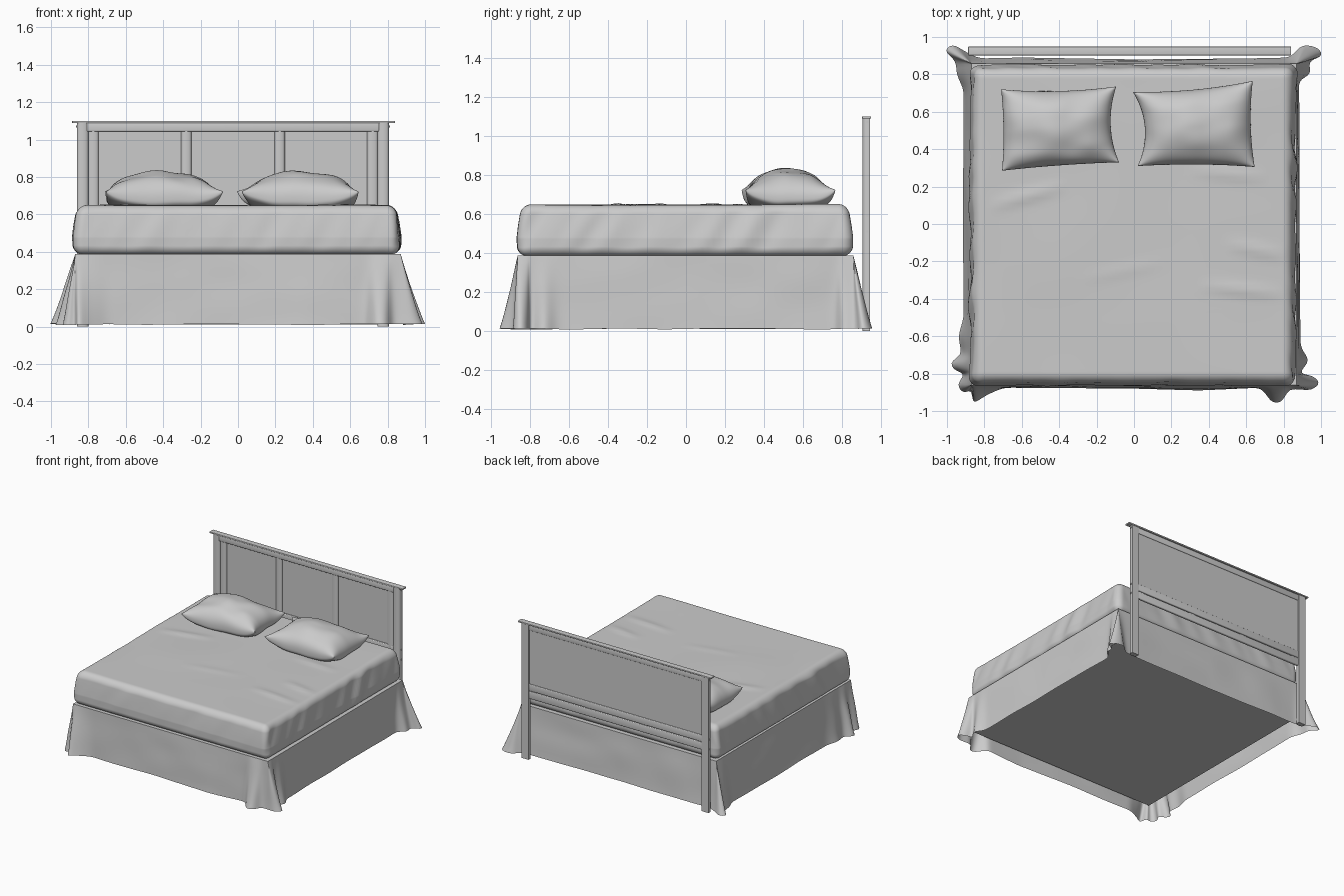
import bpy, bmesh, math
from mathutils import Vector, noise

if "Cube" in bpy.data.objects:
    bpy.data.objects.remove(bpy.data.objects["Cube"])

mat = bpy.data.materials.new("plain_grey")
mat.diffuse_color = (0.6, 0.6, 0.6, 1)
mat.use_nodes = True
mat.node_tree.nodes["Principled BSDF"].inputs["Base Color"].default_value = mat.diffuse_color


def finish(bm, name, angle=40):
    bmesh.ops.recalc_face_normals(bm, faces=bm.faces)
    me = bpy.data.meshes.new(name)
    bm.to_mesh(me)
    bm.free()
    ob = bpy.data.objects.new(name, me)
    bpy.context.collection.objects.link(ob)
    me.materials.append(mat)
    bpy.ops.object.select_all(action='DESELECT')
    ob.select_set(True)
    bpy.context.view_layer.objects.active = ob
    bpy.ops.object.shade_smooth_by_angle(angle=math.radians(angle))
    return ob


def box(name, x0, x1, y0, y1, z0, z1, bevel=0.0):
    bm = bmesh.new()
    bmesh.ops.create_cube(bm, size=1)
    for v in bm.verts:
        v.co = ((x0 + x1) / 2 + v.co.x * (x1 - x0),
                (y0 + y1) / 2 + v.co.y * (y1 - y0),
                (z0 + z1) / 2 + v.co.z * (z1 - z0))
    if bevel:
        bmesh.ops.bevel(bm, geom=bm.edges[:], offset=bevel, segments=3,
                        profile=0.5, affect='EDGES')
    return finish(bm, name)


def upright(name, x0, x1, y0, y1, z0, z1, bulge):
    """Upright with a softly rounded front face."""
    w, pts = x1 - x0, []
    for i in range(11):
        t = i / 10
        pts.append((x0 + w * t, y0 + bulge * (1 - math.sqrt(max(0, 1 - (2 * t - 1) ** 2)))))
    pts += [(x1, y1), (x0, y1)]
    bm = bmesh.new()
    f = bm.faces.new([bm.verts.new((x, y, z0)) for x, y in pts])
    ext = bmesh.ops.extrude_face_region(bm, geom=[f])
    for v in ext["geom"]:
        if isinstance(v, bmesh.types.BMVert):
            v.co.z = z1
    return finish(bm, name)


def n3(x, y, z):
    return noise.noise(Vector((x, y, z)))


# --- headboard: posts, rails, stiles, panel, bolts ---
CX = -0.027
for side, s in (("left", -1), ("right", 1)):
    xa, xb = sorted((CX + s * 0.835, CX + s * 0.772))
    upright(f"headboard_post_{side}", xa, xb, 0.903, 0.943, 0.0, 1.092, 0.016)
    xa, xb = sorted((CX + s * 0.775, CX + s * 0.718))
    upright(f"headboard_side_stile_{side}", xa, xb, 0.909, 0.93, 0.5, 1.047, 0.012)
    xa, xb = sorted((CX + s * 0.277, CX + s * 0.222))
    upright(f"headboard_middle_stile_{side}", xa, xb, 0.909, 0.93, 0.5, 1.047, 0.012)
    for i, z in enumerate((0.51, 0.59, 1.07)):
        xc = CX + s * 0.836
        box(f"bolt_{side}_{i}", xc - 0.003, xc + 0.003, 0.925, 0.935, z - 0.005, z + 0.005)
box("headboard_cap", -0.887, 0.84, 0.902, 0.948, 1.088, 1.1, 0.003)
box("headboard_top_rail", -0.81, 0.755, 0.907, 0.939, 1.043, 1.09, 0.006)
box("headboard_panel", -0.81, 0.755, 0.923, 0.932, 0.6, 1.05)
box("headboard_lower_rail", -0.81, 0.755, 0.91, 0.939, 0.555, 0.61, 0.006)
box("headboard_bottom_rail", -0.81, 0.755, 0.914, 0.936, 0.49, 0.55, 0.006)

# --- box spring raised inside the skirt ---
box("box_spring", -0.865, 0.865, -0.86, 0.855, 0.11, 0.385)

# --- bed skirt: hem outline lofted up to the box spring ---
hem = [(-.70, -.875), (0, -.88), (.35, -.89), (.68, -.875),
       (.74, -.96), (.79, -.955), (.83, -.88), (.95, -.89), (1.0, -.85),
       (.96, -.81), (.88, -.80), (.94, -.73), (.89, -.66),
       (.885, 0), (.885, .6), (.88, .77),
       (.95, .80), (.93, .87), (1.015, .90), (.985, .945), (.90, .96), (.86, .92), (.84, .89),
       (.6, .885), (0, .88), (-.6, .89), (-.83, .885),
       (-.90, .92), (-.97, .965), (-1.02, .93), (-.95, .87), (-.95, .80), (-.91, .72),
       (-.915, 0), (-.91, -.5), (-.94, -.6), (-.92, -.7),
       (-.99, -.74), (-.97, -.78), (-.90, -.80), (-.95, -.86), (-.91, -.91),
       (-.87, -.88), (-.86, -.965), (-.80, -.92)]
path = []
for i, a in enumerate(hem):
    a, b = Vector(a), Vector(hem[(i + 1) % len(hem)])
    k = max(1, round((b - a).length / 0.018))
    path += [a.lerp(b, j / k) for j in range(k)]
for _ in range(4):
    path = [p * 0.5 + (path[i - 1] + path[(i + 1) % len(path)]) * 0.25
            for i, p in enumerate(path)]
bm = bmesh.new()
ROWS = 14
rings = []
for r in range(ROWS + 1):
    t = r / ROWS                      # 0 at the hem, 1 at the top
    ring = []
    for p in path:
        top = Vector((min(max(p.x, -.87), .87), min(max(p.y, -.862), .857)))
        q = p.lerp(top, t ** 0.9)
        w = 0.009 * n3(p.x * 3, p.y * 3, t * 1.5) * math.sin(math.pi * t)
        q = q + q.normalized() * w
        z = 0.012 + 0.376 * t + (1 - t) * 0.008 * n3(p.x * 3, p.y * 3, 4)
        ring.append(bm.verts.new((q.x, q.y, z)))
    rings.append(ring)
n = len(path)
for a, b in zip(rings, rings[1:]):
    for i in range(n):
        j = (i + 1) % n
        bm.faces.new((a[i], a[j], b[j], b[i]))
bm.faces.new(rings[-1])
finish(bm, "bed_skirt", 60)

# --- mattress with fitted sheet: tapered rounded box with soft creases ---
creases = [((-.8, .10), (-.35, .22), .010), ((.3, .3), (.75, .26), .008),
           ((.5, -.1), (.85, -.17), .009), ((.35, -.33), (.85, -.38), .009),
           ((-.3, -.3), (.2, -.2), .004)]


def crease(p):
    h = 0
    for a, b, amp in creases:
        a, b = Vector(a), Vector(b)
        t = (p - a).dot(b - a) / (b - a).length_squared
        if 0 < t < 1:
            d = (p - a.lerp(b, t)).length
            h += amp * math.sin(math.pi * t) * math.exp(-(d / 0.03) ** 2)
    return h


half = Vector((0.868, 0.854, 0.131))
mid = Vector((-0.006, -0.006, 0.516))
R = 0.045
bm = bmesh.new()
bmesh.ops.create_cube(bm, size=2)
bmesh.ops.subdivide_edges(bm, edges=bm.edges[:], cuts=89, use_grid_fill=True)
for v in bm.verts:
    p = Vector([h * math.sin(c * math.pi / 2) for c, h in zip(v.co, half)])
    core = Vector([min(max(c, R - h), h - R) for c, h in zip(p, half)])
    nrm = (p - core).normalized()
    p = core + nrm * R
    up = max(nrm.z, 0)
    s = (1 - abs(nrm.z)) * (1 - (p.z / half.z) ** 2 * 0.6)
    bump = up * (crease(p.xy) + 0.007 * n3(p.x * 2, p.y * 2, 1))
    # slanted drape folds, strongest on the long sides
    amp = 0.009 + 0.009 * abs(nrm.x)
    fold = n3((p.x + p.y) * 8 - p.z * 4, p.x * 0.5, p.z * 1.5 + 7)
    bump += s * (amp * fold + 0.004)
    taper = 1 - 0.026 * max(0, p.z / half.z + 0.3) / 1.3
    v.co = mid + Vector((p.x * taper, p.y * taper, p.z)) + nrm * bump
finish(bm, "mattress", 60)


# --- pillows: cushion grid between four corners ---
def pillow(name, corners, pinch, seed, crown):
    c00, c10, c11, c01 = [Vector(c) for c in corners]
    left, right, front, back = pinch
    N = 44
    bm = bmesh.new()
    sheets = []
    for top in (True, False):
        grid = []
        for i in range(N + 1):
            row = []
            for j in range(N + 1):
                u = math.sin((2 * i / N - 1) * math.pi / 2)
                v = math.sin((2 * j / N - 1) * math.pi / 2)
                # edges pulled in between the pointed corners
                pu = u * (1 - (left if u < 0 else right) * (1 - v ** 2))
                pv = v * (1 - (front if v < 0 else back) * (1 - u ** 2))
                a, b = (pu + 1) / 2, (pv + 1) / 2
                q = c00.lerp(c10, a).lerp(c01.lerp(c11, a), b)
                e = max((1 - u * u) * (1 - v * v), 0)
                z = 0.677 + 0.045 * (u * v) ** 4 + 0.008 * n3(u * 2, v * 2, seed)
                if top:
                    z += crown * e ** 0.42
                    z += 0.016 * e ** 0.4 * n3(u * 1.6, v * 1.6, seed + 5)
                else:
                    z = max(z - 0.045 * min(1, 1.5 * e ** 0.35), 0.645)
                row.append(bm.verts.new((q.x, q.y, z)))
            grid.append(row)
        sheets.append(grid)
    for g in sheets:
        for i in range(N):
            for j in range(N):
                bm.faces.new((g[i][j], g[i + 1][j], g[i + 1][j + 1], g[i][j + 1]))
    bmesh.ops.remove_doubles(bm, verts=bm.verts[:], dist=0.0003)
    finish(bm, name, 70)


pillow("pillow_left", [(-.705, .285), (-.08, .33), (-.095, .735), (-.71, .72)],
       (.03, .12, .03, .08), 2, 0.155)
pillow("pillow_right", [(.02, .31), (.645, .305), (.635, .765), (-.005, .705)],
       (.16, .05, .05, .08), 9, 0.155)
